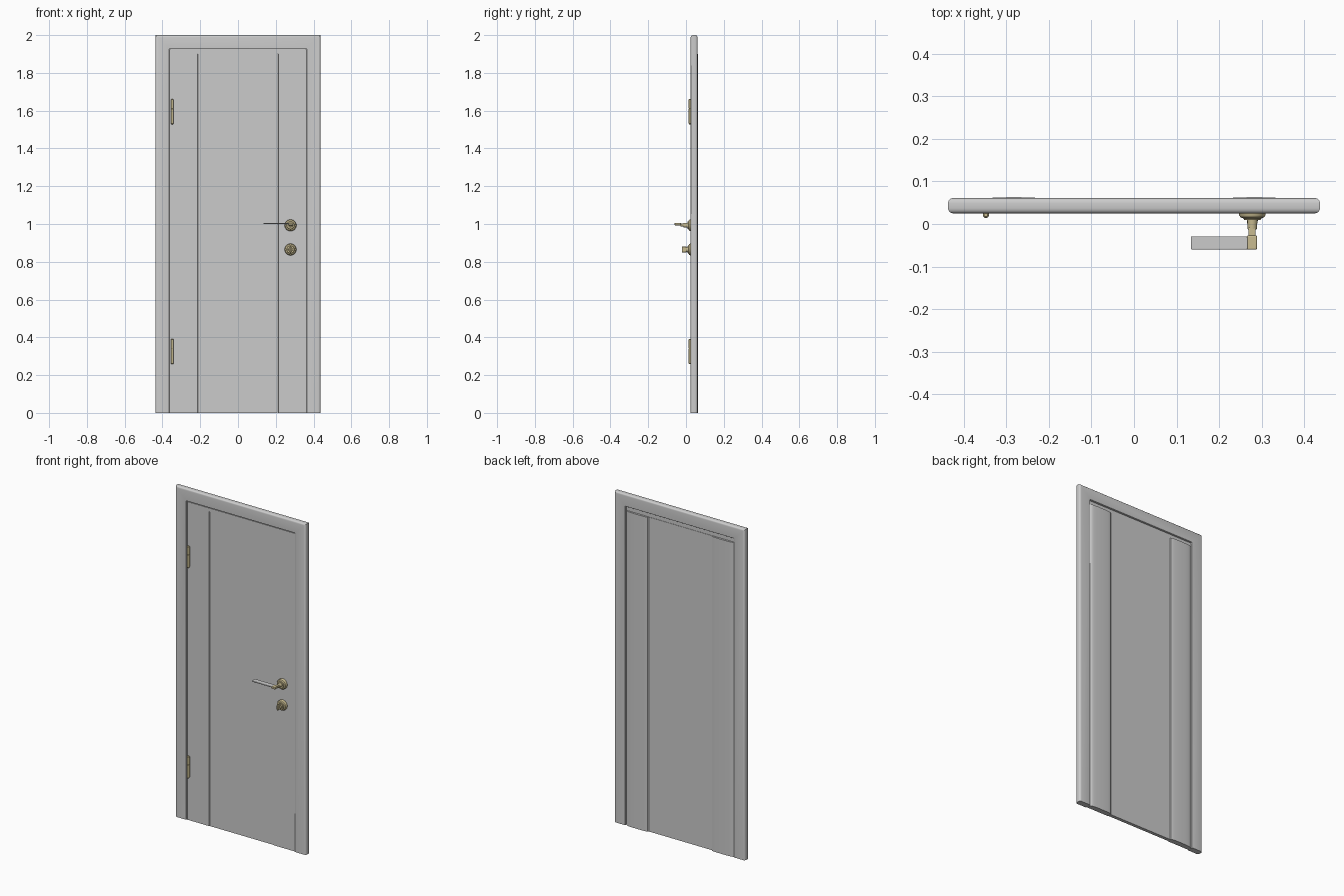
import bpy, bmesh, math
from mathutils import Matrix

if "Cube" in bpy.data.objects:
    bpy.data.objects.remove(bpy.data.objects["Cube"])

brass = bpy.data.materials.new("brass")
brass.diffuse_color = (0.58, 0.5, 0.28, 1)
brass.use_nodes = True
brass.node_tree.nodes["Principled BSDF"].inputs["Base Color"].default_value = brass.diffuse_color


def finish(bm, name, mat=None, bevel=0, segments=3):
    bmesh.ops.recalc_face_normals(bm, faces=bm.faces)
    me = bpy.data.meshes.new(name)
    bm.to_mesh(me)
    bm.free()
    ob = bpy.data.objects.new(name, me)
    bpy.context.collection.objects.link(ob)
    if mat:
        me.materials.append(mat)
    if bevel:
        m = ob.modifiers.new("bevel", 'BEVEL')
        m.width, m.segments, m.limit_method = bevel, segments, 'ANGLE'
    bpy.ops.object.select_all(action='DESELECT')
    ob.select_set(True)
    bpy.context.view_layer.objects.active = ob
    bpy.ops.object.shade_smooth_by_angle(angle=math.radians(35))
    return ob


def box(name, x, y, z, mat=None, bevel=0):
    bm = bmesh.new()
    bmesh.ops.create_cube(bm, size=1)
    for v in bm.verts:
        for i, (a, b) in enumerate((x, y, z)):
            v.co[i] = a + (v.co[i] + 0.5) * (b - a)
    return finish(bm, name, mat, bevel)


def extrude_z(name, outline, z0, z1):
    bm = bmesh.new()
    f = bm.faces.new([bm.verts.new((x, y, z0)) for x, y in outline])
    r = bmesh.ops.extrude_face_region(bm, geom=[f])
    top = [v for v in r["geom"] if isinstance(v, bmesh.types.BMVert)]
    bmesh.ops.translate(bm, verts=top, vec=(0, 0, z1 - z0))
    return finish(bm, name)


def lathe(name, profile, centre, axis='Y', steps=32):
    # profile is (radius, distance along axis)
    bm = bmesh.new()
    rings = []
    for r, h in profile:
        rings.append([bm.verts.new((r * math.cos(a), r * math.sin(a), h))
                      for a in (2 * math.pi * k / steps for k in range(steps))])
    for p, q in zip(rings, rings[1:]):
        for k in range(steps):
            j = (k + 1) % steps
            bm.faces.new((p[k], p[j], q[j], q[k]))
    bm.faces.new(rings[0])
    bm.faces.new(rings[-1])
    if axis == 'Y':
        bmesh.ops.rotate(bm, verts=bm.verts, matrix=Matrix.Rotation(math.pi / 2, 3, 'X'))
    bmesh.ops.translate(bm, verts=bm.verts, vec=centre)
    return finish(bm, name, brass)


# door frame: rounded section swept round three sides with mitred corners
HALF, FRONT, BACK, WIDE, R = 0.437, 0.025, 0.061, 0.074, 0.012
section = []
for d, y, start, r in ((R, FRONT + R, 180, R), (WIDE - 0.004, FRONT + 0.004, 270, 0.004),
                       (WIDE - 0.004, BACK - 0.004, 0, 0.004), (R, BACK - R, 90, R)):
    for k in range(5):
        a = math.radians(start + k * 22.5)
        section.append((d + r * math.cos(a), y + r * math.sin(a)))
bm = bmesh.new()
loops = []
for sx, top in ((-1, 0), (-1, 1), (1, 1), (1, 0)):
    loops.append([bm.verts.new((sx * (HALF - d), y, (2 - d) * top)) for d, y in section])
n = len(section)
for p, q in zip(loops, loops[1:]):
    for k in range(n):
        bm.faces.new((p[k], p[(k + 1) % n], q[(k + 1) % n], q[k]))
bm.faces.new(loops[0])
bm.faces.new(loops[-1])
finish(bm, "door_frame")

# door leaf: centre panel, top rail and two side strips bulging at the back
box("centre_panel", (-0.216, 0.21), (0.033, 0.053), (0, 1.9))
box("top_rail", (-0.359, 0.359), (0.03, 0.051), (1.9, 1.922))
for side, s in (("left", -1), ("right", 1)):
    outline = [(0.359, 0.03), (0.214, 0.03), (0.211, 0.033), (0.211, 0.054)]
    outline += [(0.283 - 0.07 * math.cos(t), 0.055 + 0.008 * math.sin(t) ** 0.5)
                for t in (math.pi * k / 12 for k in range(1, 12))]
    outline += [(0.359, 0.054)]
    extrude_z(side + "_strip", [(s * x, y) for x, y in outline], 0, 1.9)
    # dark rebate between leaf and frame
    box(side + "_rebate", sorted((s * 0.357, s * 0.366)), (0.036, 0.05), (0, 1.924))
box("top_rebate", (-0.36, 0.36), (0.036, 0.049), (1.918, 1.93))

# hinges
for name, z in (("lower_hinge", 0.325), ("upper_hinge", 1.595)):
    lathe(name, [(0.004, -0.067), (0.007, -0.063), (0.007, 0.015), (0.0055, 0.016),
                 (0.0055, 0.018), (0.007, 0.019), (0.007, 0.063), (0.004, 0.067)],
          (-0.348, 0.021, z), 'Z', 20)
    box(name + "_leaf", (-0.355, -0.341), (0.021, 0.032), (z - 0.06, z + 0.06), brass)

# handle: stepped rose, neck, elbow and flat lever
HX = 0.278
rose = [(0.031, -0.032), (0.031, -0.021), (0.028, -0.016), (0.021, -0.013), (0.019, -0.009)]
lathe("handle_rose", rose + [(0.012, -0.009), (0.011, 0.012), (0.007, 0.013), (0.007, 0.03)],
      (HX, 0, 0.993))
box("handle_elbow", (0.265, 0.289), (-0.06, -0.027), (0.993, 1.006), brass, 0.003)
box("handle_neck", (0.269, 0.286), (-0.03, -0.008), (0.988, 1.003), brass, 0.003)
box("handle_lever", (0.134, 0.267), (-0.06, -0.029), (1.0, 1.006), None, 0.002)

# lock: stepped rose with a turn knob
lathe("lock_rose", rose + [(0.013, -0.009), (0.012, -0.001), (0.008, 0.001)], (HX, 0, 0.865))
box("lock_knob", (HX - 0.005, HX + 0.005), (-0.022, 0.004), (0.85, 0.88), brass, 0.003)
